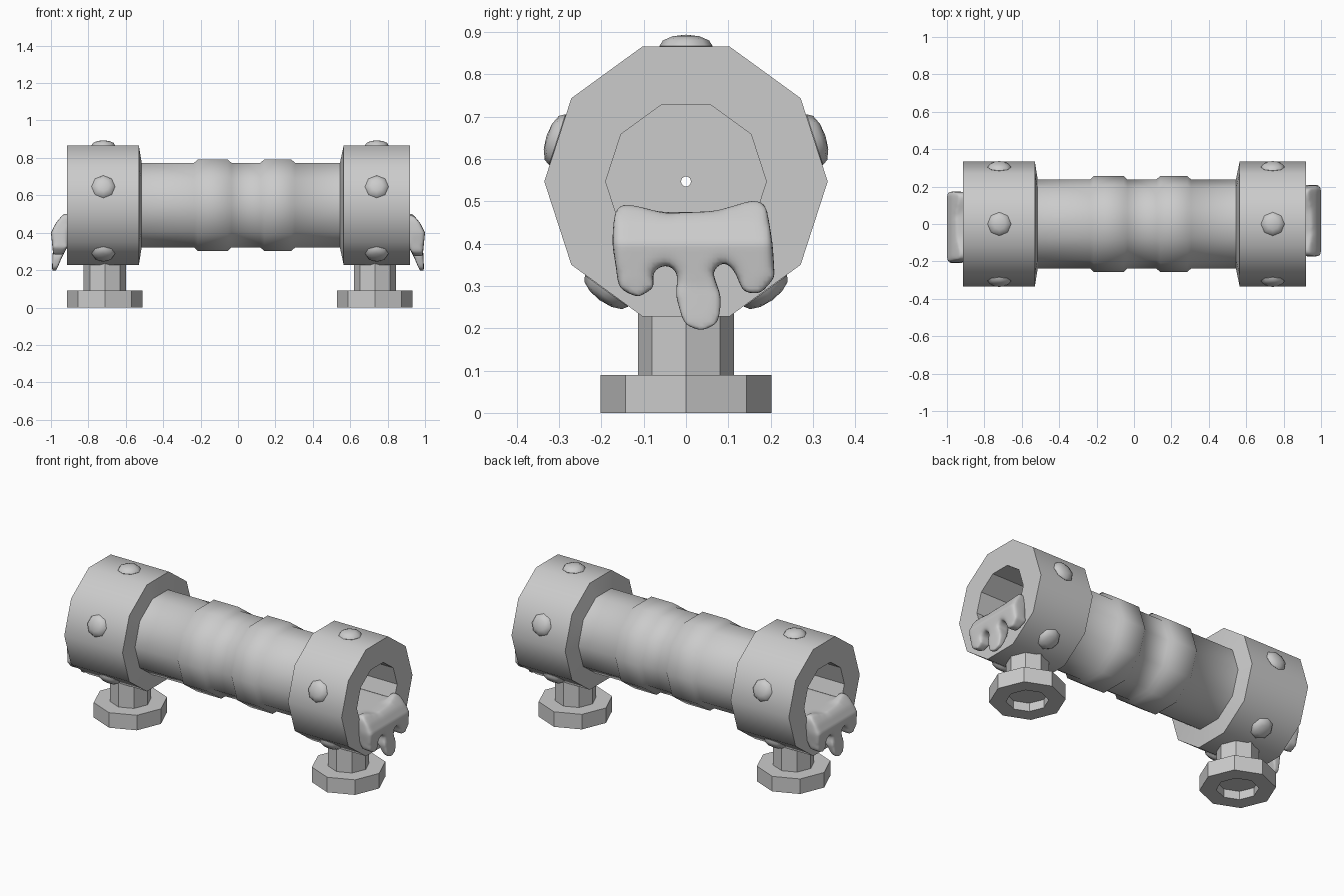
import bpy, bmesh, math
from mathutils import Matrix

if "Cube" in bpy.data.objects:
    bpy.data.objects.remove(bpy.data.objects["Cube"])

CZ = 0.547  # height of the pipe axis


def add_object(name, bm):
    me = bpy.data.meshes.new(name)
    bmesh.ops.recalc_face_normals(bm, faces=bm.faces)
    bm.to_mesh(me)
    bm.free()
    ob = bpy.data.objects.new(name, me)
    bpy.context.collection.objects.link(ob)
    return ob


def smooth(ob, deg):
    bpy.ops.object.select_all(action='DESELECT')
    ob.select_set(True)
    bpy.context.view_layer.objects.active = ob
    bpy.ops.object.shade_smooth_by_angle(angle=math.radians(deg))


def lathe(profile, sides, closed, place):
    """Revolve (along, radius) points around an axis; place maps (along, a, b) to xyz."""
    bm = bmesh.new()
    rings = []
    for h, r in profile:
        rings.append([bm.verts.new(place(h, r * math.cos(2 * math.pi * i / sides),
                                         r * math.sin(2 * math.pi * i / sides)))
                      for i in range(sides)])
    n = len(rings)
    for k in range(n if closed else n - 1):
        a, b = rings[k], rings[(k + 1) % n]
        for i in range(sides):
            j = (i + 1) % sides
            bm.faces.new((a[i], a[j], b[j], b[i]))
    bmesh.ops.remove_doubles(bm, verts=bm.verts, dist=1e-5)
    return bm


# Pipe: collars, banded tube, and a deep recess at each end with a tiny through hole
pipe_profile = [
    (0.92, 0.19), (0.92, 0.335), (0.565, 0.335), (0.545, 0.238),
    (0.305, 0.238), (0.285, 0.257), (0.14, 0.257), (0.12, 0.238),
    (-0.035, 0.238), (-0.055, 0.257), (-0.215, 0.257), (-0.235, 0.238),
    (-0.515, 0.238), (-0.53, 0.335), (-0.915, 0.335), (-0.915, 0.19),
    (-0.45, 0.19), (-0.45, 0.012), (0.45, 0.012), (0.45, 0.19)]
pipe = add_object("pipe", lathe(pipe_profile, 10, True, lambda h, a, b: (h, a, CZ + b)))
smooth(pipe, 50)
for p in pipe.data.polygons:
    if math.hypot(p.center.y, p.center.z - CZ) < 0.185:
        p.use_smooth = False

# Rivets around each collar
for side, px in (("left", -0.72), ("right", 0.742)):
    for k in range(5):
        ang = math.radians(90 + 72 * k)
        bm = bmesh.new()
        bmesh.ops.create_uvsphere(bm, u_segments=8, v_segments=6, radius=1)
        m = (Matrix.Translation((px, 0.32 * math.cos(ang), CZ + 0.32 * math.sin(ang)))
             @ Matrix.Rotation(ang - math.pi / 2, 4, 'X')
             @ Matrix.Diagonal((0.063, 0.063, 0.027, 1)))
        bmesh.ops.transform(bm, matrix=m, verts=bm.verts)
        smooth(add_object(f"{side}_rivet_{k + 1}", bm), 60)

# Octagonal stands with a recess underneath
stand_profile = [(0.05, 0), (0.05, 0.113), (0, 0.113), (0, 0.202), (0.09, 0.202),
                 (0.09, 0.113), (0.25, 0.113), (0.25, 0)]
for side, px in (("left", -0.712), ("right", 0.732)):
    add_object(f"{side}_stand",
               lathe(stand_profile, 8, False, lambda h, a, b: (px + a, b, h)))

# Slime: dripping sheet over the rim plus a tongue lying in the pipe
sheet = [(-.17, .47), (-.155, .495), (-.12, .49), (-.05, .472), (.07, .477), (.165, .505),
         (.19, .49), (.205, .40), (.21, .32), (.175, .28), (.135, .285), (.115, .335),
         (.095, .36), (.06, .34), (.085, .27), (.075, .21), (.035, .193), (-.005, .21),
         (-.025, .28), (-.018, .33), (-.045, .355), (-.08, .335), (-.075, .295),
         (-.115, .272), (-.16, .295), (-.165, .34), (-.175, .40)]
tongue = [(-.17, .475), (.17, .475), (.165, .43), (.11, .385), (.06, .362),
          (-.06, .362), (-.11, .385), (-.165, .43)]


def slab(bm, outline, x0, x1):
    f = bm.faces.new([bm.verts.new((x0, y, z)) for y, z in outline])
    ext = bmesh.ops.extrude_face_region(bm, geom=[f])
    new = [v for v in ext["geom"] if isinstance(v, bmesh.types.BMVert)]
    bmesh.ops.translate(bm, verts=new, vec=(x1 - x0, 0, 0))


def ramp(z, pts):
    """Piecewise linear lookup."""
    for (z0, v0), (z1, v1) in zip(pts, pts[1:]):
        if z <= z1:
            t = max(0.0, (z - z0) / (z1 - z0))
            return v0 + t * (v1 - v0)
    return pts[-1][1]


bm = bmesh.new()
slab(bm, sheet, 0.90, 0.985)
slab(bm, tongue, 0.62, 0.93)
slime = add_object("right_slime", bm)
rm = slime.modifiers.new("remesh", 'REMESH')
rm.mode = 'VOXEL'
rm.voxel_size = 0.011
sm = slime.modifiers.new("soften", 'SMOOTH')
sm.iterations = 12
dg = bpy.context.evaluated_depsgraph_get()
mesh = bpy.data.meshes.new_from_object(slime.evaluated_get(dg))
slime.modifiers.clear()
slime.data = mesh
front = [(.20, .995), (.30, .99), (.40, 1.0), (.45, .975), (.475, .955), (.50, .935)]
back = [(.20, .97), (.26, .945), (.33, .91), (.50, .90)]
for v in mesh.vertices:
    if v.co.x > 0.90:
        t = (v.co.x - 0.90) / 0.085
        b = ramp(v.co.z, back)
        v.co.x = b + t * (ramp(v.co.z, front) - b)
smooth(slime, 60)

# Same slime turned round for the left end
left = slime.copy()
left.name = "left_slime"
left.rotation_euler.z = math.pi
bpy.context.collection.objects.link(left)
